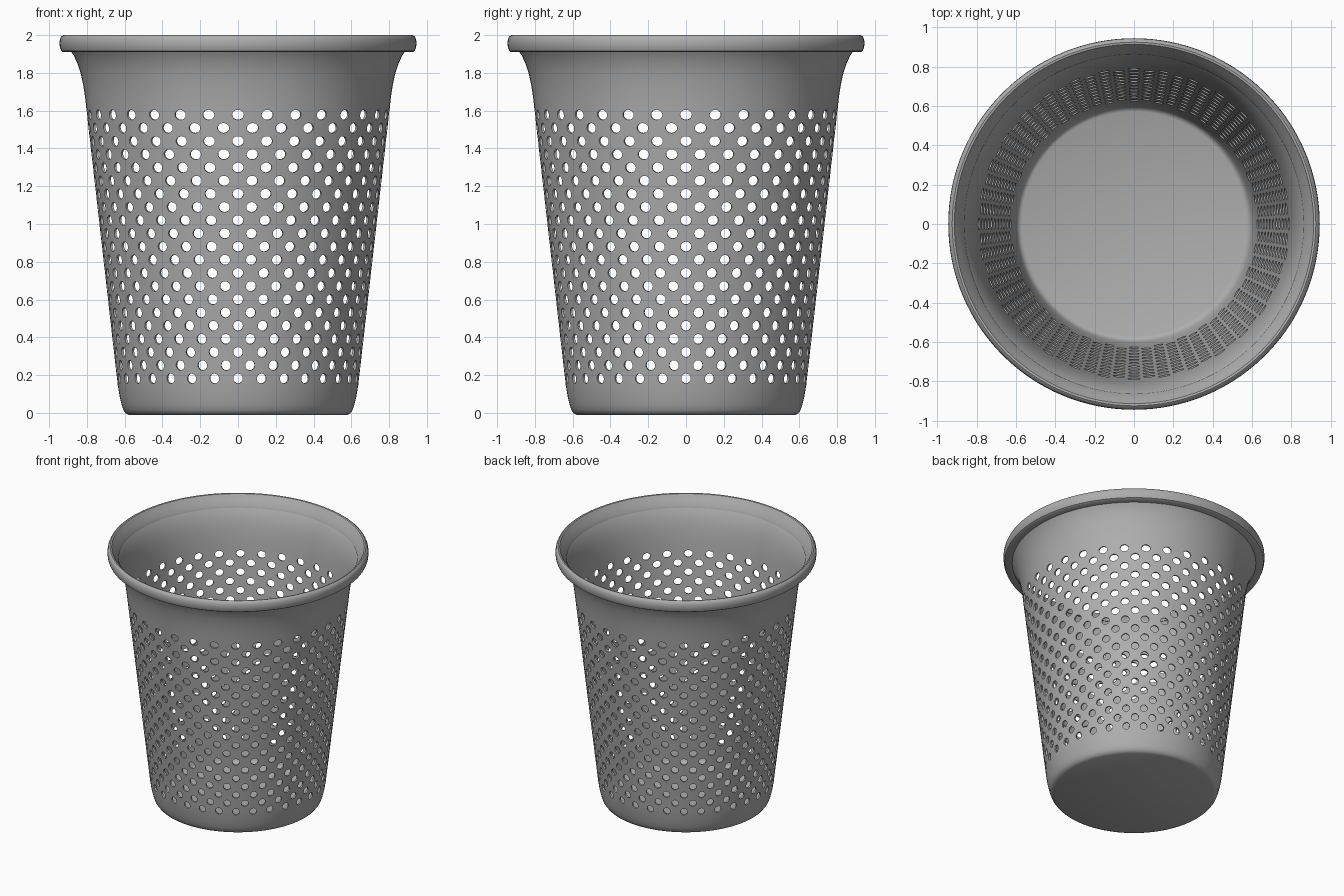
import bpy
import bmesh
from math import sin, cos, pi, hypot

cube = bpy.data.objects.get("Cube")
if cube:
    bpy.data.objects.remove(cube)

grey = bpy.data.materials.new("grey plastic")
grey.use_nodes = True
COLOUR = (0.42, 0.42, 0.42, 1)
grey.diffuse_color = COLOUR
grey.node_tree.nodes["Principled BSDF"].inputs["Base Color"].default_value = COLOUR

COLS = 128           # points round the basket, two per hole cell
ROWS = 21            # rows of holes
PITCH = 0.0698       # row spacing
LOW = 0.183 - PITCH / 2
WALL = 0.012


def polar(r, a, z):
    return (r * sin(a), -r * cos(a), z)


def add_ring(bm, r, z):
    return [bm.verts.new(polar(r, 2 * pi * i / COLS, z)) for i in range(COLS)]


def bridge(bm, a, b):
    for i in range(COLS):
        j = (i + 1) % COLS
        bm.faces.new((a[i], a[j], b[j], b[i]))


def wall_radius(z):
    return 0.608 + 0.1135 * z


def finish(name, bm, thickness=0):
    bmesh.ops.delete(bm, geom=[v for v in bm.verts if not v.link_faces], context='VERTS')
    bmesh.ops.recalc_face_normals(bm, faces=bm.faces)
    mesh = bpy.data.meshes.new(name)
    bm.to_mesh(mesh)
    bm.free()
    mesh.materials.append(grey)
    ob = bpy.data.objects.new(name, mesh)
    bpy.context.collection.objects.link(ob)
    bpy.ops.object.select_all(action='DESELECT')
    ob.select_set(True)
    bpy.context.view_layer.objects.active = ob
    if thickness:
        mod = ob.modifiers.new("wall", 'SOLIDIFY')
        mod.thickness = thickness
        mod.offset = -1
        bpy.ops.object.modifier_apply(modifier=mod.name)
    bpy.ops.object.shade_smooth_by_angle(angle=0.6)
    return ob


# Basket shell: floor, rounded foot, perforated wall, flared neck
bm = bmesh.new()
foot = [(0.572, 0), (0.586, 0.006), (0.596, 0.02), (0.604, 0.045), (0.613, 0.08)]
neck = [(0.796, 1.66), (0.803, 1.71), (0.812, 1.76), (0.824, 1.81),
        (0.839, 1.855), (0.858, 1.895), (0.88, 1.93), (0.905, 1.965)]
band = [(wall_radius(LOW + k * PITCH / 2), LOW + k * PITCH / 2) for k in range(2 * ROWS + 1)]
lower = [add_ring(bm, r, z) for r, z in foot]
grid = [add_ring(bm, r, z) for r, z in band]
upper = [add_ring(bm, r, z) for r, z in neck]
bm.faces.new(lower[0])
chain = lower + [grid[0]]
for a, b in zip(chain, chain[1:]):
    bridge(bm, a, b)
chain = [grid[-1]] + upper
for a, b in zip(chain, chain[1:]):
    bridge(bm, a, b)

# Alternating cells are pierced by a round hole or left solid
STEPS = ((1, 0), (1, 1), (0, 1), (-1, 1), (-1, 0), (-1, -1), (0, -1), (1, -1))
for row in range(ROWS):
    for cell in range(COLS // 2):
        line, col = 2 * row + 1, 2 * cell
        edge = [grid[line + dz][(col + dx) % COLS] for dx, dz in STEPS]
        if (row + cell) % 2:
            centre = grid[line][col]
            for k in range(0, 8, 2):
                bm.faces.new((centre, edge[k], edge[k + 1], edge[(k + 2) % 8]))
            continue
        hole = []
        for k in range(16):
            t = 2 * pi * k / 16
            z = band[line][1] + 0.0265 * sin(t)
            a = 2 * pi * col / COLS + 0.039 * cos(t)
            hole.append(bm.verts.new(polar(wall_radius(z), a, z)))
        for k in range(8):
            bm.faces.new((edge[k], edge[(k + 1) % 8], hole[(2 * k + 2) % 16],
                          hole[2 * k + 1], hole[2 * k]))
finish("basket_shell", bm, WALL)

# Rolled rim
bm = bmesh.new()
section = [(0.862, 1.91), (0.925, 1.91), (0.936, 1.917), (0.943, 1.935), (0.945, 1.957),
           (0.943, 1.978), (0.936, 1.993), (0.925, 2.0), (0.914, 1.998), (0.905, 1.985),
           (0.893, 1.965), (0.868, 1.93)]
rings = [add_ring(bm, r, z) for r, z in section]
for i, ring in enumerate(rings):
    bridge(bm, ring, rings[(i + 1) % len(rings)])
finish("rolled_rim", bm)
